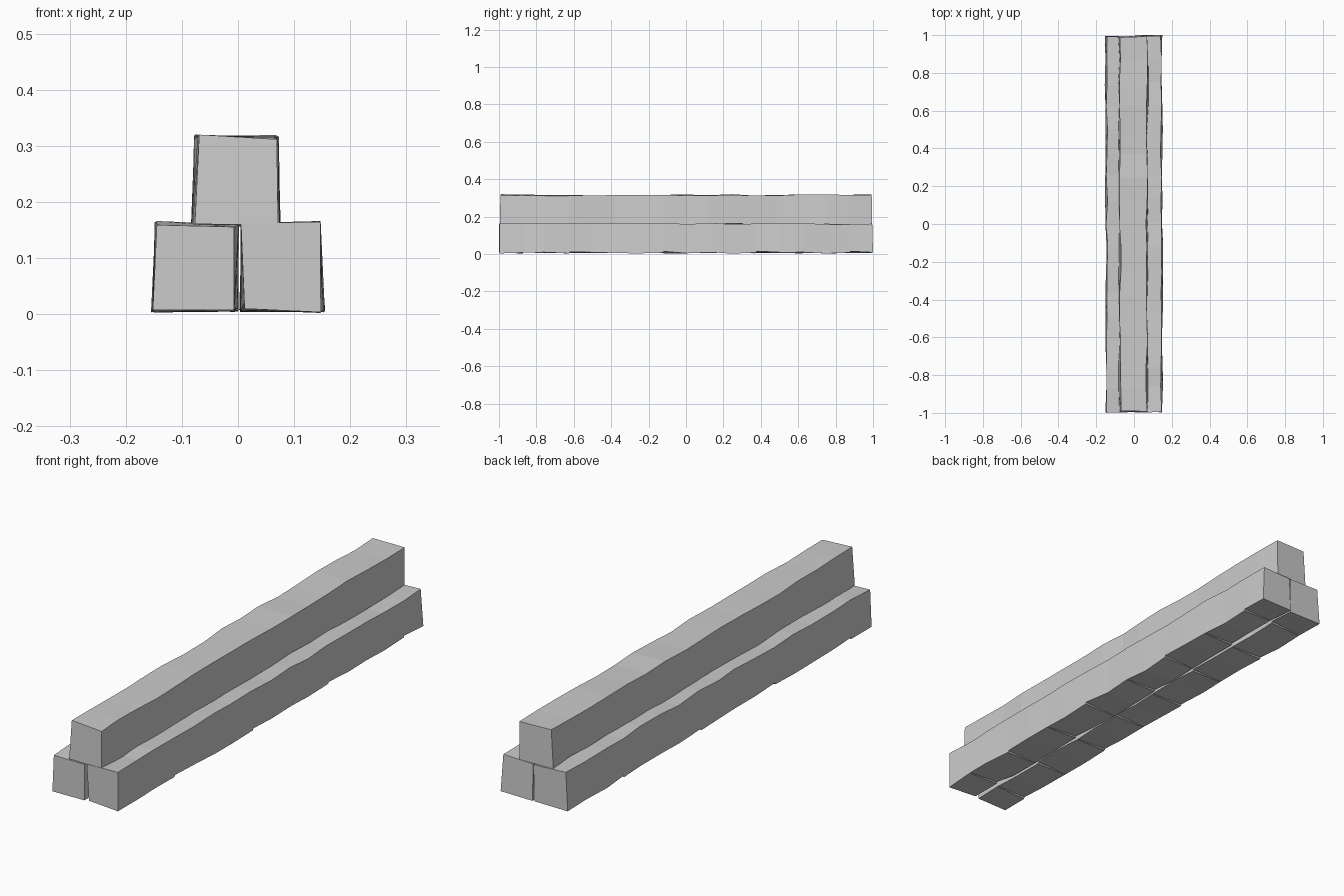
import bpy, bmesh, random

if "Cube" in bpy.data.objects:
    bpy.data.objects.remove(bpy.data.objects["Cube"])

random.seed(7)
SEGMENTS = 16


def jitter(amount):
    return random.uniform(-amount, amount)


def beam(name, corners, y0, y1, stepped):
    """Rough-hewn beam: a four-cornered section lofted along y with uneven edges."""
    bm = bmesh.new()
    rings = []
    for i in range(SEGMENTS + 1):
        y = y0 + (y1 - y0) * i / SEGMENTS
        end = i in (0, SEGMENTS)
        if not end:
            y += jitter(0.012)
        pts = [(x + jitter(0.005), y + (jitter(0.004) if end else 0),
                max(0.001, z + jitter(0.004))) for x, z in corners]
        rings.append([bm.verts.new(p) for p in pts])
        # small chipped step across part of the underside
        if stepped and i % 2 and not end:
            chip = 0 if i % 4 == 1 else 1
            low = [(x, py + 0.004, z + (0.007 if k == chip else 0))
                   for k, (x, py, z) in enumerate(pts)]
            rings.append([bm.verts.new(p) for p in low])
    for a, b in zip(rings, rings[1:]):
        for k in range(4):
            n = (k + 1) % 4
            bm.faces.new((a[k], a[n], b[n], b[k]))
    bm.faces.new(rings[0])
    bm.faces.new(rings[-1])
    bmesh.ops.recalc_face_normals(bm, faces=bm.faces[:])
    mesh = bpy.data.meshes.new(name)
    bm.to_mesh(mesh)
    bm.free()
    obj = bpy.data.objects.new(name, mesh)
    bpy.context.collection.objects.link(obj)
    return obj


# two beams side by side on the ground
beam("lower_left_beam",
     [(-0.150, 0.006), (-0.003, 0.008), (-0.003, 0.159), (-0.144, 0.162)],
     -0.996, 0.996, True)
beam("lower_right_beam",
     [(0.007, 0.008), (0.150, 0.006), (0.144, 0.162), (0.007, 0.159)],
     -0.996, 0.996, True)

# third beam resting on the joint
beam("upper_beam",
     [(-0.079, 0.160), (0.072, 0.160), (0.068, 0.315), (-0.074, 0.316)],
     -0.992, 0.992, False)
